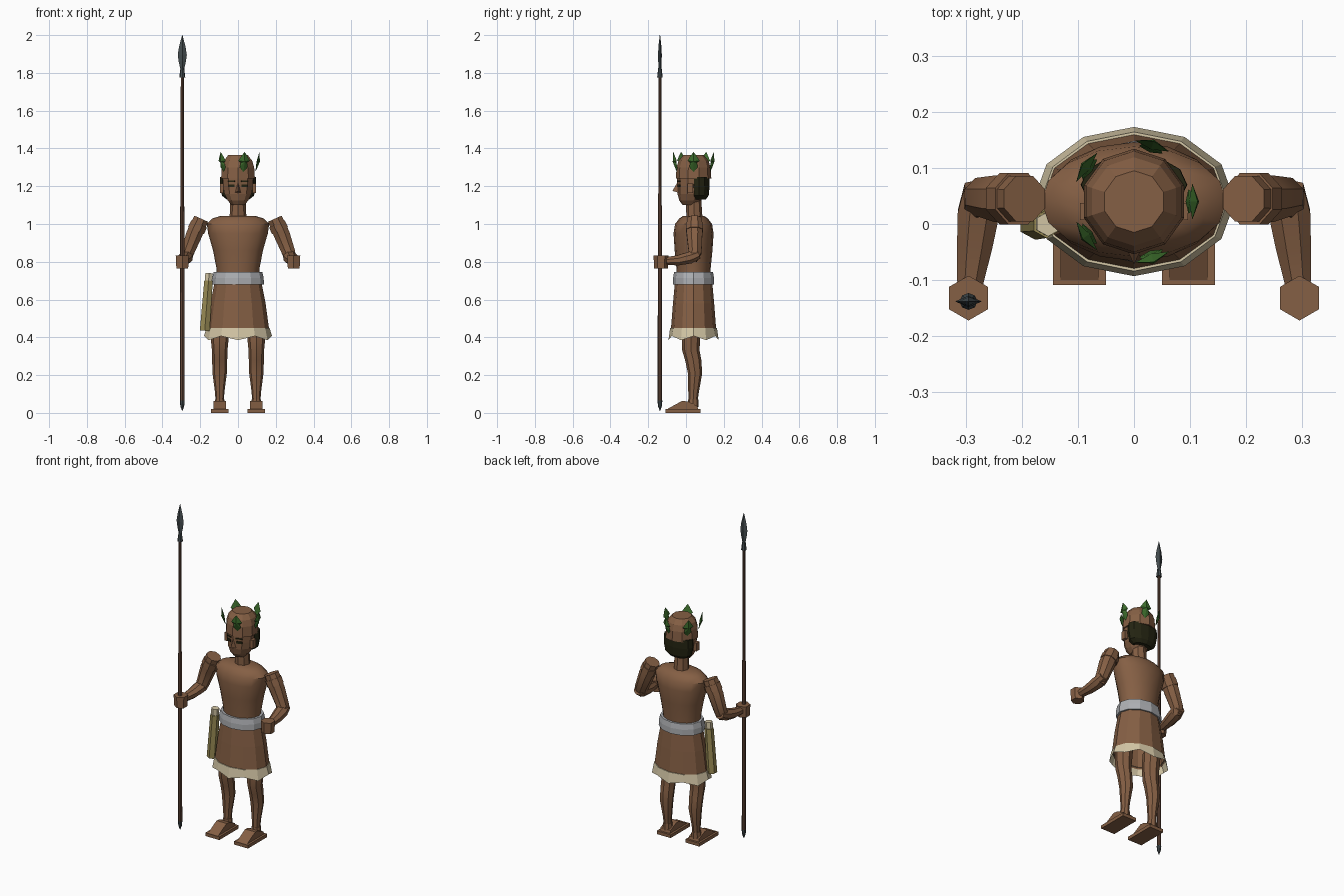
import bpy, bmesh, math
from mathutils import Vector, Matrix

if "Cube" in bpy.data.objects:
    bpy.data.objects.remove(bpy.data.objects["Cube"])


def material(name, col):
    m = bpy.data.materials.new(name)
    m.diffuse_color = (*col, 1)
    m.use_nodes = True
    m.node_tree.nodes["Principled BSDF"].inputs["Base Color"].default_value = m.diffuse_color
    return m


SKIN = material("brown skin", (0.235, 0.115, 0.058))
WOOD = material("dark wood", (0.12, 0.06, 0.038))
METAL = material("dark metal", (0.06, 0.075, 0.08))
LEAF = material("leaf green", (0.045, 0.15, 0.025))
BELT = material("belt grey", (0.42, 0.43, 0.45))
CREAM = material("cream", (0.66, 0.57, 0.38))
HAIR = material("black hair", (0.018, 0.018, 0.006))
OLIVE = material("olive yellow", (0.32, 0.26, 0.09))


def finish(name, bm, mat, smooth=False):
    bmesh.ops.recalc_face_normals(bm, faces=bm.faces)
    me = bpy.data.meshes.new(name)
    bm.to_mesh(me)
    bm.free()
    me.materials.append(mat)
    ob = bpy.data.objects.new(name, me)
    bpy.context.collection.objects.link(ob)
    if smooth:
        bpy.ops.object.select_all(action='DESELECT')
        ob.select_set(True)
        bpy.context.view_layer.objects.active = ob
        bpy.ops.object.shade_smooth_by_angle(angle=math.radians(35))
    return ob


def skin_rings(name, rings, mat, smooth, caps):
    bm = bmesh.new()
    vs = [[bm.verts.new(p) for p in r] for r in rings]
    n = len(vs[0])
    for a, b in zip(vs, vs[1:]):
        for i in range(n):
            j = (i + 1) % n
            bm.faces.new((a[i], a[j], b[j], b[i]))
    if caps:
        bm.faces.new(vs[0])
        bm.faces.new(vs[-1])
    return finish(name, bm, mat, smooth)


def loft(name, prof, mat, n=12, smooth=False, caps=True, x=0.0, zig=0.0):
    """Stack of level ellipses: (z, rx, ry, centre y); zig makes the first edge jagged."""
    rings = []
    for k, (z, rx, ry, cy) in enumerate(prof):
        rings.append([(x + rx * math.cos(a), cy + ry * math.sin(a),
                       z + (zig * (i % 2) if k == 0 else 0))
                      for i in range(n) for a in [2 * math.pi * i / n - math.pi / 2]])
    return skin_rings(name, rings, mat, smooth, caps)


def tube(name, path, mat, n=8, smooth=True):
    """Limb through (point, radius across, radius deep) stations."""
    pts = [Vector(p[0]) for p in path]
    rings = []
    for i, (_, ra, rb) in enumerate(path):
        d = (pts[min(i + 1, len(pts) - 1)] - pts[max(i - 1, 0)]).normalized()
        ref = Vector((0, 1, 0)) if abs(d.z) > 0.6 else Vector((0, 0, 1))
        u = d.cross(ref).normalized()
        v = u.cross(d)
        rings.append([pts[i] + u * ra * math.cos(t) + v * rb * math.sin(t)
                      for k in range(n) for t in [2 * math.pi * (k + 0.5) / n]])
    return skin_rings(name, rings, mat, smooth, True)


def box(name, loc, size, mat, rot=0.0):
    bm = bmesh.new()
    bmesh.ops.create_cube(bm, size=1)
    bm.transform(Matrix.Translation(loc) @ Matrix.Rotation(rot, 4, 'Z')
                 @ Matrix.Diagonal((*size, 1)))
    return finish(name, bm, mat)


# Torso, neck and head
loft("torso", [(0.70, .112, .088, .04), (0.76, .113, .09, .04), (0.86, .132, .1, .04),
               (0.95, .158, .106, .04), (1.0, .165, .098, .04), (1.03, .135, .075, .04),
               (1.043, .09, .055, .04)], SKIN, 16, True)
loft("neck", [(1.02, .045, .043, .045), (1.14, .04, .04, .04)], SKIN, 8)
loft("head", [(1.10, .035, .038, .02), (1.125, .058, .058, .022), (1.16, .076, .075, .03),
              (1.2, .083, .081, .035), (1.255, .086, .085, .038)], SKIN, 10)
loft("hair", [(1.13, .06, .035, .07), (1.15, .085, .05, .07), (1.2, .095, .055, .07),
              (1.25, .094, .055, .07)], HAIR, 12)
loft("cap", [(1.24, .094, .094, .04), (1.30, .09, .09, .04), (1.335, .079, .079, .04),
             (1.364, .055, .055, .04)], SKIN, 10)

# Nose wedge
bm = bmesh.new()
tip = [bm.verts.new(p) for p in ((-.018, -.035, 1.165), (.018, -.035, 1.165),
                                 (0, -.04, 1.23), (0, -.072, 1.175))]
for f in ((0, 1, 2), (0, 1, 3), (1, 2, 3), (2, 0, 3)):
    bm.faces.new([tip[i] for i in f])
finish("nose", bm, SKIN)

# Crown leaves, leaning outwards
for k in range(5):
    bm = bmesh.new()
    side = [(0, 1.275), (.022, 1.30), (.018, 1.325), (.032, 1.335), (.016, 1.36), (0, 1.382),
            (-.016, 1.36), (-.032, 1.335), (-.018, 1.325), (-.022, 1.30)]
    rim = [bm.verts.new((.092 + (z - 1.275) * .2, w, z)) for w, z in side]
    mids = [bm.verts.new((.107 + o, 0, 1.33)) for o in (-.009, .009)]
    for m in mids:
        for i in range(len(rim)):
            bm.faces.new((rim[i], rim[(i + 1) % len(rim)], m))
    bm.transform(Matrix.Translation((0, .04, 0)) @ Matrix.Rotation(k * math.tau / 5, 4, 'Z'))
    finish("crown_leaf", bm, LEAF)

# Skirt, hem and belt
loft("skirt", [(0.44, .165, .12, .04), (0.58, .146, .109, .04), (0.71, .12, .097, .04)],
     SKIN, 12, caps=False)
loft("skirt_hem", [(0.385, .18, .133, .04), (0.45, .167, .124, .04), (0.45, .158, .115, .04)],
     CREAM, 12, caps=False, zig=.022)
loft("belt", [(0.68, .122, .095, .04), (0.68, .137, .108, .04), (0.715, .136, .108, .04),
              (0.747, .128, .103, .04), (0.747, .11, .088, .04)], BELT, 12, caps=False)

# Hanging tube case
tube("case", [((-.176, 0, .435), .03, .028), ((-.156, 0, .70), .026, .025)], OLIVE, 6, False)
tube("case_lid", [((-.156, 0, .70), .022, .021), ((-.153, 0, .74), .023, .022)],
     CREAM, 6, False)

for s in (-1, 1):
    # Face details and ears
    box("eye", (s * .034, -.036, 1.203), (.034, .009, .013), HAIR, s * .32)
    box("eyebrow", (s * .034, -.037, 1.226), (.038, .009, .006), HAIR, s * .32)
    box("ear", (s * .087, .022, 1.19), (.018, .03, .05), SKIN)

    # Arms
    tube("upper_arm", [((s * .195, .045, 1.028), .043, .044), ((s * .232, .045, .945), .046, .045),
                       ((s * .268, .048, .85), .038, .037), ((s * .275, .03, .815), .033, .033)],
         SKIN)
    tube("arm_band", [((s * .206, .045, 1.0), .049, .05), ((s * .222, .045, .965), .05, .05)],
         SKIN, 8, False)
    tube("forearm", [((s * .274, .068, .84), .03, .026), ((s * .277, .02, .822), .04, .034),
                     ((s * .284, -.04, .808), .034, .029), ((s * .292, -.105, .803), .025, .023)],
         SKIN)
    bm = bmesh.new()
    bmesh.ops.create_cone(bm, cap_ends=True, segments=6, radius1=.036, radius2=.04, depth=.068,
                          matrix=Matrix.Translation((s * .295, -.132, .798)))
    finish("hand", bm, SKIN)

    # Legs
    loft("leg", [(0.065, .022, .024, .038), (0.11, .025, .028, .04), (0.21, .038, .038, .048),
                 (0.28, .04, .043, .038), (0.33, .041, .046, .026), (0.39, .047, .048, .026),
                 (0.5, .05, .052, .035)], SKIN, 8, True, x=s * .097)

    # Feet: sole, wedge upper and ankle cuff
    box("sole", (s * .097, -.016, .01), (.094, .186, .02), SKIN)
    bm = bmesh.new()
    prof = [(-.1, .02), (-.02, .064), (.01, .06), (.06, .036), (.065, .02)]
    l, r = ([bm.verts.new((s * .097 + w, y, z)) for y, z in prof] for w in (-.034, .034))
    bm.faces.new(l)
    bm.faces.new(r)
    for i in range(len(prof)):
        j = (i + 1) % len(prof)
        bm.faces.new((l[i], l[j], r[j], r[i]))
    finish("foot", bm, SKIN)
    loft("ankle", [(0.03, .03, .03, .036), (0.07, .025, .027, .038)], SKIN, 8, x=s * .097)

# Spear
SX, SY = -.295, -.138
loft("spear_shaft", [(.06, .012, .012, SY), (1.09, .011, .011, SY), (1.1, .009, .009, SY),
                     (1.79, .008, .008, SY)], WOOD, 8, True, x=SX)
loft("spear_butt", [(.01, .001, .001, SY), (.035, .01, .01, SY), (.065, .013, .013, SY)],
     METAL, 8, x=SX)
loft("spear_socket", [(1.775, .016, .015, SY), (1.825, .01, .009, SY)], METAL, 8, x=SX)
loft("spear_blade", [(1.815, .009, .007, SY), (1.86, .019, .009, SY), (1.895, .024, .01, SY),
                     (1.94, .017, .008, SY), (2.0, .001, .001, SY)], METAL, 4, x=SX)
